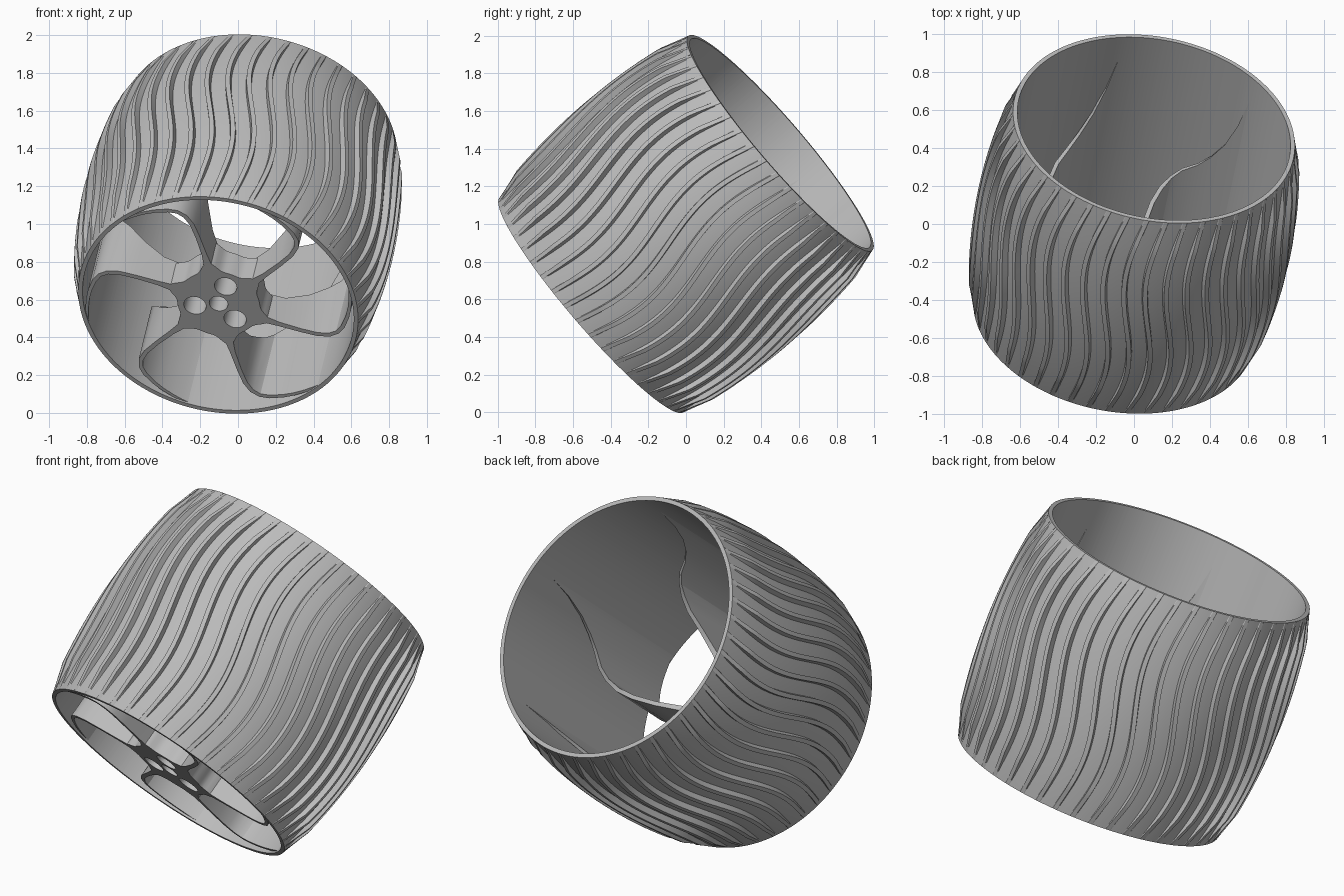
import bpy, bmesh, math
from mathutils import Vector, Matrix

if "Cube" in bpy.data.objects:
    bpy.data.objects.remove(bpy.data.objects["Cube"])

# Wheel dimensions and tilted frame (local +z faces the spoked end)
HALF = 0.668
RIM = 0.75
INNER = 0.727
back = Vector((0.157, 0.75, 0.643)).normalized()
right = (Vector((1, 0, 0)) - back * back.x).normalized()
up = right.cross(back)
frame = Matrix((right, up, -back)).transposed().to_4x4()
frame.translation = (0, 0, 1)

grey = bpy.data.materials.new("light_grey")
grey.use_nodes = True
colour = (0.5, 0.5, 0.5, 1)
grey.diffuse_color = colour
grey.node_tree.nodes["Principled BSDF"].inputs["Base Color"].default_value = colour


def polar(r, a, z=0.0):
    return Vector((r * math.cos(a), r * math.sin(a), z))


def finish(obj):
    obj.data.materials.clear()
    obj.data.materials.append(grey)
    obj.matrix_world = frame
    bpy.ops.object.select_all(action='DESELECT')
    obj.select_set(True)
    bpy.context.view_layer.objects.active = obj
    bpy.ops.object.shade_smooth_by_angle(angle=math.radians(28))


def add_mesh(name, bm):
    bmesh.ops.recalc_face_normals(bm, faces=bm.faces)
    mesh = bpy.data.meshes.new(name)
    bm.to_mesh(mesh)
    bm.free()
    obj = bpy.data.objects.new(name, mesh)
    bpy.context.collection.objects.link(obj)
    finish(obj)


def loft(bm, rings, close):
    # Joins equal closed rings; optionally wraps the last to the first
    rows = [[bm.verts.new(p) for p in ring] for ring in rings]
    pairs = list(zip(rows, rows[1:])) + ([(rows[-1], rows[0])] if close else [])
    for a, b in pairs:
        for i in range(len(a)):
            j = (i + 1) % len(a)
            bm.faces.new((a[i], a[j], b[j], b[i]))
    if not close:
        bm.faces.new(rows[0])
        bm.faces.new(rows[-1])


# Barrel with wavy raised treads that fade out at both rims
TEETH, ROWS = 46, 40
PHASES = ((0, 0), (0.25, 0), (0.5, 0), (0.72, 0), (0.75, 1), (0.97, 1))
rings = []
for k in range(ROWS + 1):
    t = 1 - 2 * k / ROWS
    wave = 0.068 * math.sin(math.pi * (1 - t))
    body = RIM + 0.055 * (1 - t * t)
    ridge = 0.034 * min(1, 4 * (1 - abs(t))) * (1 - 0.4 * t * t)
    rings.append([polar(body + ridge * lift, math.tau * (n + f) / TEETH - wave, t * HALF)
                  for n in range(TEETH) for f, lift in PHASES])
for t in (-1, 1):
    rings.append([polar(INNER, math.tau * (n + f) / TEETH, t * HALF)
                  for n in range(TEETH) for f, _ in PHASES])
bm = bmesh.new()
loft(bm, rings, True)
add_mesh("tread_barrel", bm)

# Curved spokes: radius, angle past the root, depth towards the back, half thickness
FRONT = HALF - 0.012
ROOT = math.radians(42)
PATH = ((0.20, 0, 0.17, 0.028), (0.34, 1, 0.20, 0.014), (0.46, 2, 0.28, 0.012),
        (0.55, 3, 0.37, 0.012), (0.61, 5, 0.43, 0.012), (0.648, 8, 0.49, 0.011),
        (0.67, 12, 0.55, 0.011), (0.69, 18, 0.61, 0.010), (0.704, 23, 0.69, 0.009),
        (0.716, 28, 0.81, 0.008), (0.726, 32, 0.97, 0.007), (0.732, 34.5, 1.14, 0.006),
        (0.738, 37, 1.28, 0.006))
for n in range(6):
    centre = [polar(r, ROOT + math.radians(a + 60 * n)) for r, a, _, _ in PATH]
    rings = []
    for i, (p, (_, _, depth, thick)) in enumerate(zip(centre, PATH)):
        d = centre[min(i + 1, len(centre) - 1)] - centre[max(i - 1, 0)]
        side = Vector((-d.y, d.x, 0)).normalized() * thick
        top = Vector((0, 0, FRONT))
        low = Vector((0, 0, FRONT - depth))
        rings.append([p - side + top, p + side + top, p + side + low, p - side + low])
    bm = bmesh.new()
    loft(bm, rings, False)
    add_mesh(f"spoke_{n + 1}", bm)

# Hub plate with flared corners, an axle hole and three bolt holes
curve = bpy.data.curves.new("hub", 'CURVE')
curve.dimensions = '2D'
curve.fill_mode = 'BOTH'
curve.extrude = 0.085


def outline(points):
    spline = curve.splines.new('POLY')
    spline.points.add(len(points) - 1)
    for q, p in zip(spline.points, points):
        q.co = (p.x, p.y, 0, 1)
    spline.use_cyclic_u = True


def circle(r, centre=Vector()):
    outline([centre + polar(r, math.tau * i / 32) for i in range(32)])


angles = [math.tau * i / 96 for i in range(96)]
outline([polar(0.222 + 0.06 * (0.5 + 0.5 * math.cos(6 * (a - ROOT))) ** 3, a) for a in angles])
circle(0.05)
for n in range(3):
    circle(0.06, polar(0.13, math.radians(73 + 120 * n)))
hub = bpy.data.objects.new("hub", curve)
bpy.context.collection.objects.link(hub)
bpy.ops.object.select_all(action='DESELECT')
hub.select_set(True)
bpy.context.view_layer.objects.active = hub
bpy.ops.object.convert(target='MESH')
hub = bpy.context.object
hub.name = "hub"
hub.data.transform(Matrix.Translation((0, 0, FRONT - 0.085)))
finish(hub)
